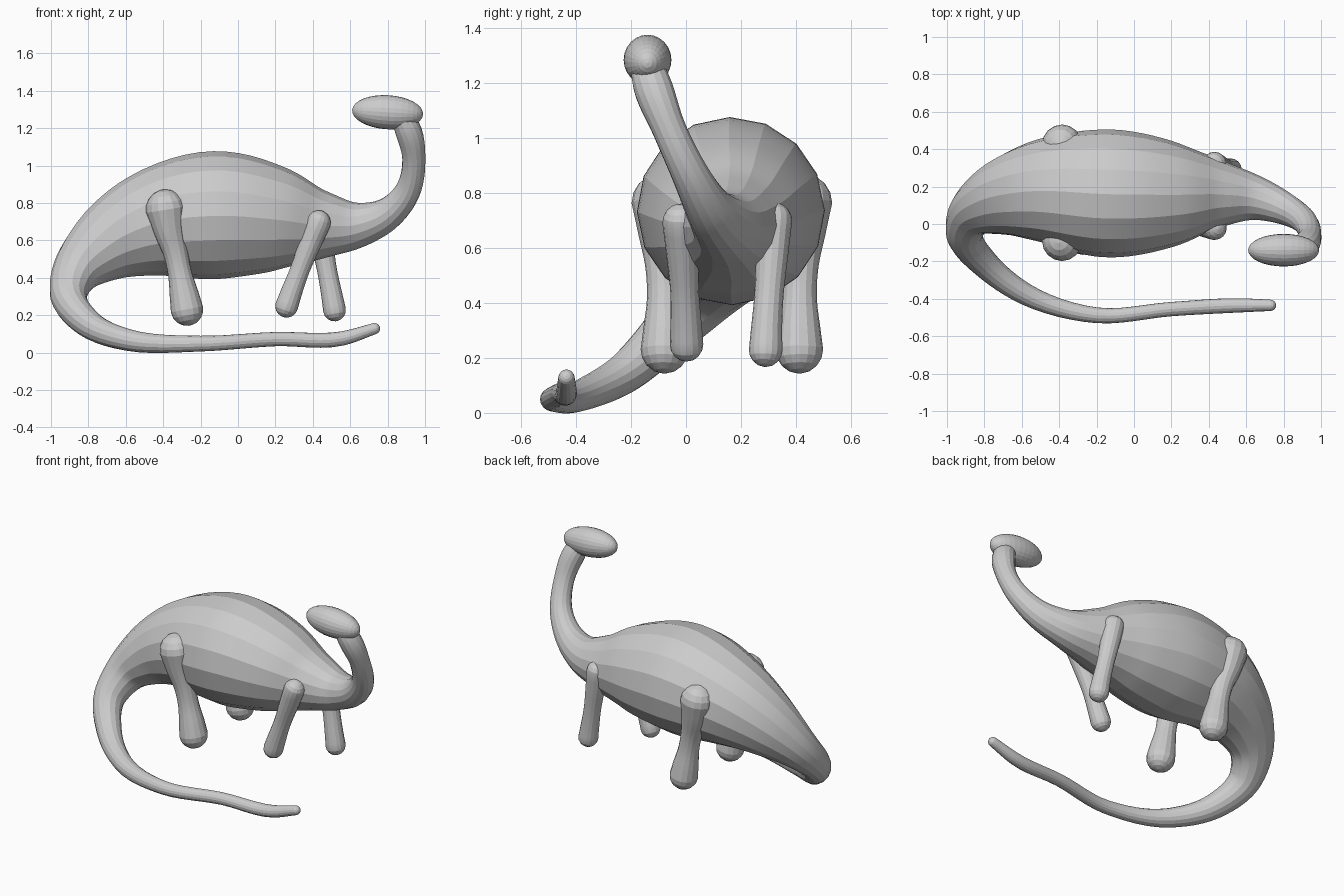
import bpy, bmesh, math
from mathutils import Vector

if "Cube" in bpy.data.objects:
    bpy.data.objects.remove(bpy.data.objects["Cube"])


def resample(pts, steps):
    """Smooth path through (x, y, z, radius) points, chord-length spaced."""
    p = [Vector(q) for q in pts]
    n = len(p)
    d = [(p[i + 1] - p[i]).length for i in range(n - 1)]
    m = []
    for i in range(n):
        if i == 0:
            m.append((p[1] - p[0]) / d[0])
        elif i == n - 1:
            m.append((p[-1] - p[-2]) / d[-1])
        else:
            a, b = (p[i] - p[i - 1]) / d[i - 1], (p[i + 1] - p[i]) / d[i]
            m.append((a * d[i] + b * d[i - 1]) / (d[i] + d[i - 1]))
    out = []
    for i in range(n - 1):
        for k in range(steps):
            t = k / steps
            out.append(p[i] * (2*t**3 - 3*t*t + 1) + m[i] * d[i] * (t**3 - 2*t*t + t)
                       + p[i + 1] * (3*t*t - 2*t**3) + m[i + 1] * d[i] * (t**3 - t*t))
    out.append(p[-1])
    return out


def tube(name, pts, steps, sides=16, caps=4):
    """Round tube of varying radius with domed ends."""
    s = resample(pts, steps)
    c, r = [q.xyz for q in s], [q.w for q in s]
    n = len(c)
    tan = [(c[min(i + 1, n - 1)] - c[max(i - 1, 0)]).normalized() for i in range(n)]
    rings = list(zip(c, r, tan))
    ang = [math.radians(84) * k / caps for k in range(1, caps + 1)]
    head = [(c[0] - tan[0] * r[0] * math.sin(a), r[0] * math.cos(a), tan[0]) for a in reversed(ang)]
    foot = [(c[-1] + tan[-1] * r[-1] * math.sin(a), r[-1] * math.cos(a), tan[-1]) for a in ang]
    rings = head + rings + foot
    bm = bmesh.new()
    u = rings[0][2].cross(Vector((0, 1, 0))).normalized()
    prev, first = None, None
    for pos, rad, t in rings:
        u = (u - t * u.dot(t)).normalized()
        v = t.cross(u)
        loop = [bm.verts.new(pos + rad * (math.cos(a) * u + math.sin(a) * v))
                for a in (2 * math.pi * k / sides for k in range(sides))]
        if prev:
            for k in range(sides):
                j = (k + 1) % sides
                bm.faces.new((prev[k], prev[j], loop[j], loop[k]))
        else:
            first = loop
        prev = loop
    bm.faces.new(first[::-1])
    bm.faces.new(prev)
    bmesh.ops.recalc_face_normals(bm, faces=bm.faces)
    me = bpy.data.meshes.new(name)
    bm.to_mesh(me)
    bm.free()
    ob = bpy.data.objects.new(name, me)
    bpy.context.collection.objects.link(ob)
    bpy.ops.object.select_all(action='DESELECT')
    bpy.context.view_layer.objects.active = ob
    ob.select_set(True)
    bpy.ops.object.shade_smooth_by_angle(angle=math.radians(14))
    return ob


# Tail, torso and neck in one sweep, from tail tip to throat
tube("body", [
    (0.73, -0.435, 0.128, 0.030), (0.56, -0.435, 0.076, 0.038),
    (0.20, -0.455, 0.072, 0.038), (-0.20, -0.488, 0.048, 0.042),
    (-0.58, -0.375, 0.066, 0.058), (-0.80, -0.21, 0.155, 0.076),
    (-0.905, -0.06, 0.30, 0.098), (-0.87, 0.05, 0.425, 0.128),
    (-0.745, 0.125, 0.55, 0.19), (-0.50, 0.175, 0.675, 0.277),
    (-0.12, 0.163, 0.735, 0.342), (0.20, 0.16, 0.715, 0.285),
    (0.45, 0.16, 0.683, 0.185), (0.65, 0.138, 0.684, 0.120),
    (0.80, 0.085, 0.742, 0.088), (0.905, 0.02, 0.86, 0.069),
    (0.94, -0.06, 1.03, 0.062), (0.905, -0.125, 1.20, 0.070),
    (0.88, -0.14, 1.25, 0.062)], 6)

# Head
bpy.ops.mesh.primitive_uv_sphere_add(segments=24, ring_count=16, radius=1,
                                     location=(0.80, -0.14, 1.285),
                                     rotation=(0, math.radians(93.5), 0))
head = bpy.context.object
head.name = "head"
head.scale = (0.091, 0.087, 0.19)

# Hind legs, mirrored about the spine
MID = 0.167
for side, label in ((1, "near"), (-1, "far")):
    path = [(-0.385, -0.09, 0.765, 0.108), (-0.365, -0.088, 0.65, 0.085),
            (-0.335, -0.082, 0.54, 0.067), (-0.31, -0.078, 0.42, 0.064),
            (-0.288, -0.077, 0.31, 0.078), (-0.273, -0.078, 0.23, 0.087)]
    tube("hind_leg_" + label,
         [(x, MID + side * (y - MID), z, r) for x, y, z, r in path], 3)

# Front legs, one stepping back and one forward
tube("front_leg_near", [(0.43, -0.02, 0.695, 0.066), (0.38, -0.012, 0.57, 0.059),
                        (0.33, -0.005, 0.44, 0.052), (0.285, 0.0, 0.32, 0.057),
                        (0.26, 0.002, 0.248, 0.061)], 3)
tube("front_leg_far", [(0.43, 0.32, 0.70, 0.066), (0.452, 0.312, 0.57, 0.059),
                       (0.478, 0.302, 0.43, 0.053), (0.503, 0.293, 0.30, 0.057),
                       (0.516, 0.29, 0.228, 0.061)], 3)
